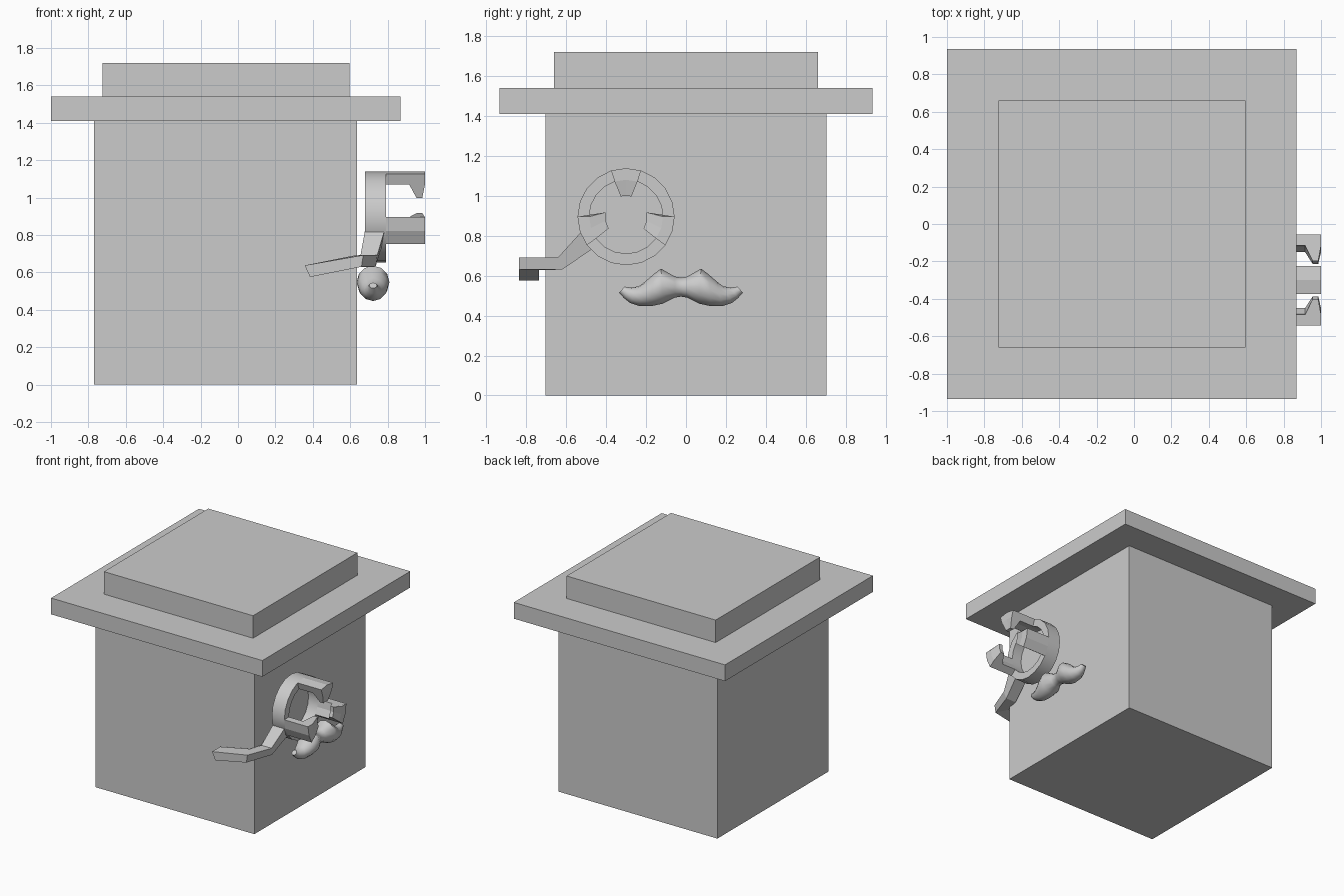
import bpy, bmesh
from math import sin, cos, pi, radians
from mathutils import Vector

if "Cube" in bpy.data.objects:
    bpy.data.objects.remove(bpy.data.objects["Cube"])


def make(name, verts, faces, smooth=False):
    mesh = bpy.data.meshes.new(name)
    mesh.from_pydata([tuple(v) for v in verts], [], faces)
    bm = bmesh.new()
    bm.from_mesh(mesh)
    bmesh.ops.recalc_face_normals(bm, faces=bm.faces)
    bm.to_mesh(mesh)
    bm.free()
    obj = bpy.data.objects.new(name, mesh)
    bpy.context.collection.objects.link(obj)
    if smooth:
        for o in bpy.context.selected_objects:
            o.select_set(False)
        obj.select_set(True)
        bpy.context.view_layer.objects.active = obj
        bpy.ops.object.shade_smooth_by_angle(angle=radians(50))
    return obj


def loft(name, rings, closed=False, smooth=False):
    """Join equal-sized vertex rings; cap the ends unless closed."""
    n, m = len(rings[0]), len(rings)
    faces = []
    for i in range(m if closed else m - 1):
        a, b = i * n, (i + 1) % m * n
        faces += [(a + k, a + (k + 1) % n, b + (k + 1) % n, b + k) for k in range(n)]
    if not closed:
        faces += [tuple(range(n)), tuple(range((m - 1) * n, m * n))]
    return make(name, [v for r in rings for v in r], faces, smooth)


def block(name, x0, x1, y, z0, z1):
    loft(name, [[(x0, -y, z), (x1, -y, z), (x1, y, z), (x0, y, z)] for z in (z0, z1)])


# Head and stepped square hat
block("body", -0.77, 0.637, 0.703, 0, 1.41)
block("hat_brim", -1.0, 0.87, 0.935, 1.41, 1.54)
block("hat_crown", -0.725, 0.595, 0.66, 1.54, 1.72)

# Eyepiece, facing +x
CY, CZ = -0.30, 0.895


def polar(x, r, deg):
    a = radians(deg)
    return (x, CY + r * cos(a), CZ + r * sin(a))


rim = [(0.68, 0.185), (0.68, 0.243), (0.79, 0.243), (0.79, 0.185)]
loft("eyepiece_ring", [[polar(x, r, 18 * i) for x, r in rim] for i in range(20)],
     closed=True, smooth=True)
loft("eyepiece_lens", [[polar(x, 0.188, 18 * i) for i in range(20)] for x in (0.69, 0.705)])

# Three hooked claws; the last number marks tip points with their own angle
hook = [(0.79, 0.243, 0), (1.0, 0.243, 0), (1.0, 0.185, 0), (0.985, 0.105, 1),
        (0.955, 0.105, 1), (0.915, 0.185, 0), (0.79, 0.185, 0)]
for name, base, tip in (("top", (72, 90, 108), (75, 90, 105)),
                        ("left", (180, 198, 216), (168, 191, 214)),
                        ("right", (324, 342, 360), (326, 349, 372))):
    loft("claw_" + name, [[polar(x, r, t if e else b) for x, r, e in hook]
                          for b, t in zip(base, tip)])

# Bent side arm running from the ring round the front corner
loft("side_arm", [
    [(0.68, -0.515, 0.83), (0.785, -0.515, 0.83), (0.77, -0.46, 0.74), (0.67, -0.46, 0.74)],
    [(0.655, -0.64, 0.692), (0.745, -0.64, 0.692), (0.735, -0.62, 0.63), (0.645, -0.62, 0.63)],
    [(0.62, -0.735, 0.69), (0.67, -0.837, 0.692), (0.66, -0.837, 0.63), (0.615, -0.735, 0.628)],
    [(0.357, -0.735, 0.637), (0.357, -0.837, 0.637), (0.385, -0.837, 0.575), (0.385, -0.735, 0.575)],
])

# Moustache: tilted round sections, given as upper and lower (offset, z)
half = [((0.0, 0.59), (0.0, 0.495)), ((0.03, 0.595), (0.03, 0.49)),
        ((0.10, 0.635), (0.09, 0.46)), ((0.14, 0.605), (0.15, 0.447)),
        ((0.18, 0.57), (0.205, 0.447)), ((0.21, 0.547), (0.255, 0.463)),
        ((0.25, 0.54), (0.285, 0.487)), ((0.282, 0.545), (0.31, 0.515))]
sections = [(-1, s) for s in reversed(half[1:])] + [(1, s) for s in half]
rings = []
for side, (top, low) in sections:
    t = Vector((0, -0.025 + side * top[0], top[1]))
    b = Vector((0, -0.025 + side * low[0], low[1]))
    mid, up = (t + b) / 2 + Vector((0.722, 0, 0)), (t - b) / 2
    across = Vector((up.length, 0, 0))
    rings.append([mid + up * cos(pi * k / 6) + across * sin(pi * k / 6) for k in range(12)])
loft("moustache", rings, smooth=True)
